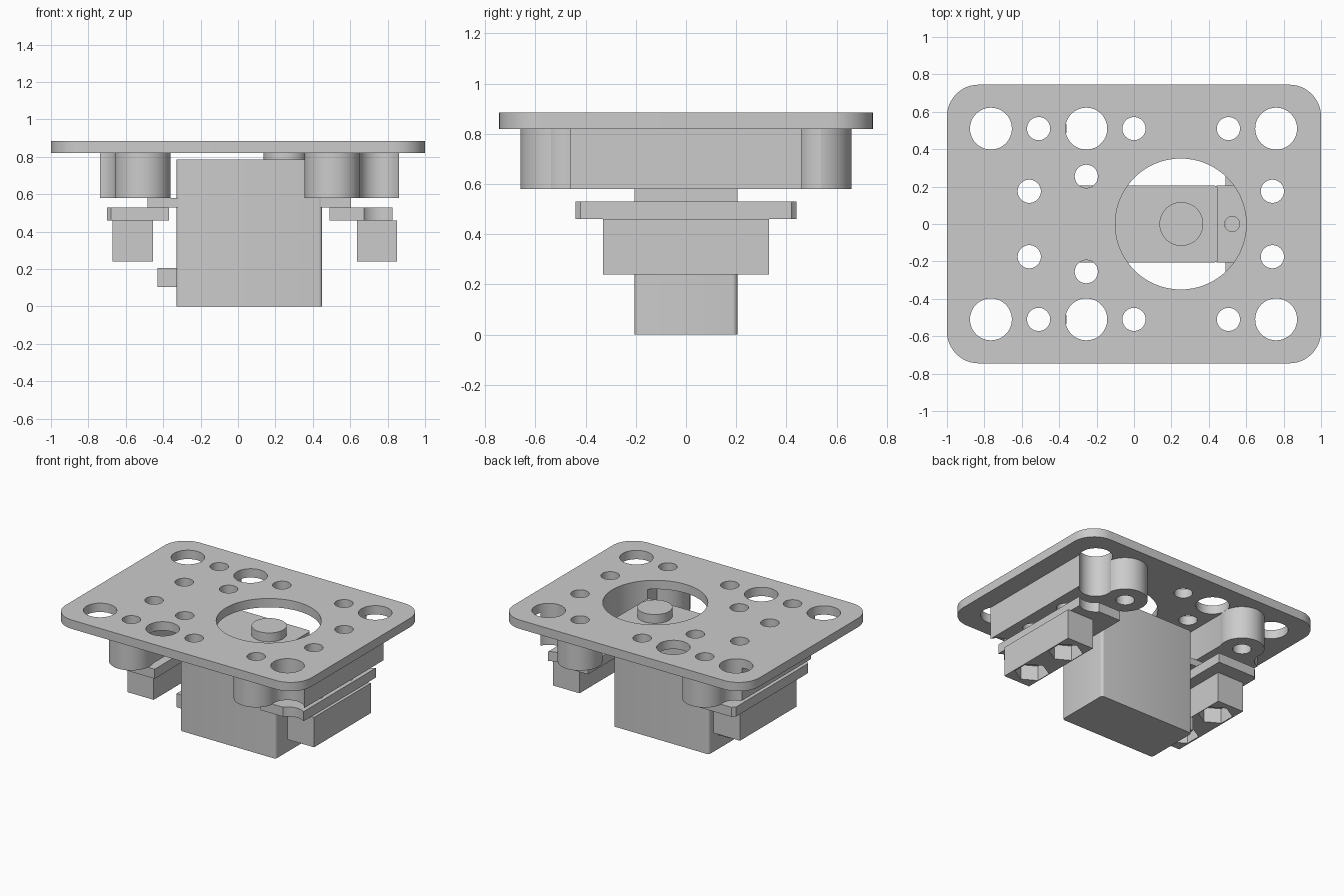
import bpy, bmesh, math
from mathutils import Vector, Matrix

cube = bpy.data.objects.get("Cube")
if cube:
    bpy.data.objects.remove(cube)

grey = bpy.data.materials.new("light_grey")
grey.use_nodes = True
colour = (0.6, 0.6, 0.6, 1)
grey.diffuse_color = colour
grey.node_tree.nodes["Principled BSDF"].inputs["Base Color"].default_value = colour


def make(name, bm):
    mesh = bpy.data.meshes.new(name)
    bm.to_mesh(mesh)
    bm.free()
    mesh.materials.append(grey)
    obj = bpy.data.objects.new(name, mesh)
    bpy.context.collection.objects.link(obj)
    return obj


def box(name, x, y, z, corner=0, segments=8):
    """Box from (min, max) ranges, with optional rounded vertical corners."""
    bm = bmesh.new()
    bmesh.ops.create_cube(bm, size=1)
    for v in bm.verts:
        v.co = Vector([(r[0] + r[1]) / 2 + c * (r[1] - r[0])
                       for c, r in zip(v.co, (x, y, z))])
    if corner:
        edges = [e for e in bm.edges
                 if abs(e.verts[0].co.z - e.verts[1].co.z) > 1e-4]
        bmesh.ops.bevel(bm, geom=edges, offset=corner, segments=segments,
                        profile=0.5, affect='EDGES')
    return make(name, bm)


def cylinder(name, x, y, r, z, sides=48, turn=0):
    bm = bmesh.new()
    place = Matrix.Translation((x, y, (z[0] + z[1]) / 2)) @ Matrix.Rotation(turn, 4, 'Z')
    bmesh.ops.create_cone(bm, cap_ends=True, segments=sides, radius1=r, radius2=r,
                          depth=z[1] - z[0], matrix=place)
    return make(name, bm)


def combine(target, tool, operation='DIFFERENCE'):
    mod = target.modifiers.new("combine", 'BOOLEAN')
    mod.operation = operation
    mod.solver = 'EXACT'
    mod.object = tool
    bpy.context.view_layer.objects.active = target
    bpy.ops.object.modifier_apply(modifier=mod.name)
    bpy.data.objects.remove(tool)


THROUGH = (-0.1, 1.1)
BIG, SMALL = 0.112, 0.062


def drill(target, x, y, r, z=THROUGH, sides=48, turn=0):
    combine(target, cylinder("cutter", x, y, r, z, sides, turn))


def finish(obj):
    bpy.ops.object.select_all(action='DESELECT')
    obj.select_set(True)
    bpy.context.view_layer.objects.active = obj
    bpy.ops.object.shade_smooth_by_angle(angle=math.radians(30))


parts = []

# Top plate with its hole pattern
plate = box("top_plate", (-1, 1), (-0.745, 0.745), (0.82, 0.885), corner=0.17, segments=12)
drill(plate, 0.25, 0, 0.35, sides=96)
for side in (-1, 1):
    for x in (-0.765, -0.255, 0.76):
        drill(plate, x, side * 0.51, BIG)
    for x in (-0.51, 0, 0.505):
        drill(plate, x, side * 0.51, SMALL)
    for x, y in ((-0.56, 0.175), (-0.255, 0.255), (0.74, 0.175)):
        drill(plate, x, side * y, SMALL)
parts.append(plate)

# Motor body, ears, output shaft and cable stub
parts.append(box("motor_body", (-0.33, 0.45), (-0.205, 0.205), (0, 0.785), corner=0.02, segments=4))
for name, x, hole in (("left_ear", (0.44, 0.605), 0.525), ("right_ear", (-0.485, -0.32), -0.405)):
    ear = box(name, x, (-0.205, 0.205), (0.53, 0.58))
    drill(ear, hole, 0, 0.04)
    parts.append(ear)
parts.append(cylinder("output_shaft", 0.253, 0, 0.117, (0.78, 0.85)))
parts.append(box("cable_stub", (-0.43, -0.32), (-0.1, 0.1), (0.105, 0.205)))

# Brackets, clamp strips and nut blocks at either end of the motor
ends = (
    ("left", (0.49, 0.86), (0.49, 0.827), (0.635, 0.85), 0.505, 0.76, 0.74),
    ("right", (-0.737, -0.37), (-0.70, -0.37), (-0.67, -0.455), -0.51, -0.765, -0.56),
)
for side_name, wall_x, strip_x, block_x, post_x, relief_x, screw_x in ends:
    bracket = box(side_name + "_bracket", wall_x, (-0.5, 0.5), (0.58, 0.82))
    strip = box(side_name + "_clamp_strip", strip_x, (-0.44, 0.44), (0.46, 0.53))
    block = box(side_name + "_nut_block", block_x, (-0.33, 0.33), (0.24, 0.46))
    for s in (-1, 1):
        post = cylinder("post", post_x, s * 0.51, 0.15, (0.58, 0.82))
        combine(bracket, post, 'UNION')
    for s in (-1, 1):
        drill(bracket, post_x, s * 0.51, SMALL)
        drill(bracket, relief_x, s * 0.51, BIG)
        drill(strip, relief_x, s * 0.51, BIG)
        for part in (bracket, strip, block):
            drill(part, screw_x, s * 0.175, SMALL)
        # Hexagonal nut pocket
        drill(block, screw_x, s * 0.175, 0.115, (0.1, 0.35), sides=6)
    if side_name == "left":
        drill(bracket, 0.25, 0, 0.35, sides=96)
    parts += [bracket, strip, block]

for part in parts:
    finish(part)
